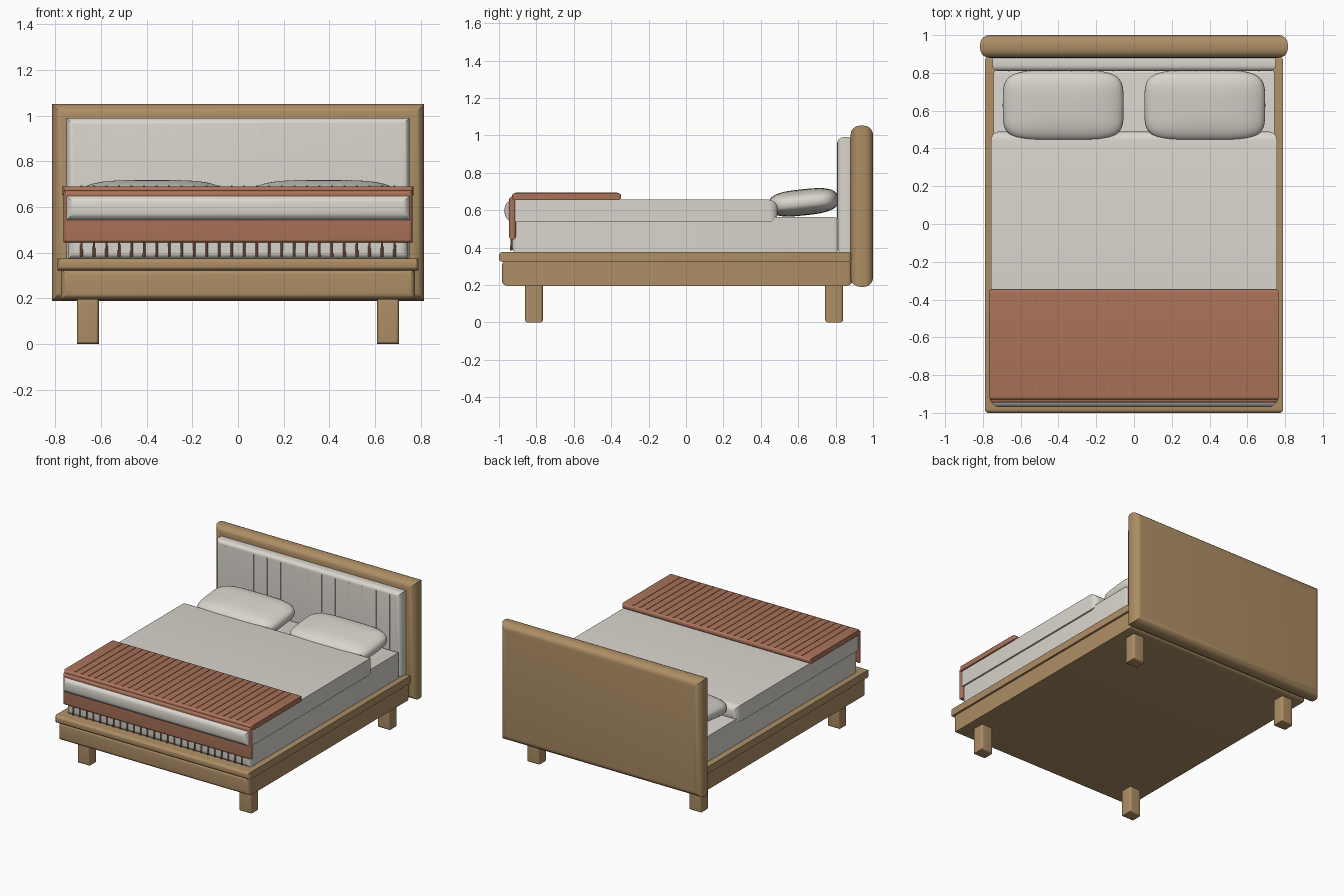
import bpy, bmesh, math
from mathutils import Matrix

if "Cube" in bpy.data.objects:
    bpy.data.objects.remove(bpy.data.objects["Cube"])


def material(name, rgb):
    m = bpy.data.materials.new(name)
    m.diffuse_color = (*rgb, 1)
    m.use_nodes = True
    m.node_tree.nodes["Principled BSDF"].inputs["Base Color"].default_value = m.diffuse_color
    return m


WOOD = material("oak", (0.42, 0.27, 0.13))
LINEN = material("linen", (0.70, 0.67, 0.61))
CLAY = material("terracotta", (0.40, 0.17, 0.10))


def finish(name, bm, mat):
    bmesh.ops.recalc_face_normals(bm, faces=bm.faces)
    me = bpy.data.meshes.new(name)
    bm.to_mesh(me)
    bm.free()
    me.materials.append(mat)
    ob = bpy.data.objects.new(name, me)
    bpy.context.collection.objects.link(ob)
    return ob


def add_box(bm, x, y, z):
    """Append a box given (min, max) ranges."""
    mid = [(a + b) / 2 for a, b in (x, y, z)]
    size = [b - a for a, b in (x, y, z)]
    bmesh.ops.create_cube(bm, size=1, matrix=Matrix.Translation(mid) @ Matrix.Diagonal((*size, 1)))


def box(name, x, y, z, r, mat):
    """Box with only its front and back outlines rounded."""
    bm = bmesh.new()
    add_box(bm, x, y, z)
    edges = [e for e in bm.edges if abs(e.verts[0].co.y - e.verts[1].co.y) < 1e-5]
    bmesh.ops.bevel(bm, geom=edges, offset=r, segments=5, profile=0.5, affect='EDGES')
    return finish(name, bm, mat)


def spow(v, e):
    return math.copysign(abs(v) ** e, v)


def pillow(name, cx):
    """Superellipsoid cushion, tipped up slightly at the back."""
    bm = bmesh.new()
    bmesh.ops.create_uvsphere(bm, u_segments=48, v_segments=24, radius=1)
    for v in bm.verts:
        lat = math.asin(max(-1, min(1, v.co.z)))
        lon = math.atan2(v.co.y, v.co.x)
        c = spow(math.cos(lat), 0.65)
        v.co = (0.32 * c * spow(math.cos(lon), 0.45),
                0.187 * c * spow(math.sin(lon), 0.45),
                0.07 * spow(math.sin(lat), 0.75))
    bm.transform(Matrix.Translation((cx, 0.628, 0.642)) @ Matrix.Rotation(math.radians(6), 4, 'X'))
    return finish(name, bm, LINEN)


# Wooden frame
box("base_frame", (-0.775, 0.775), (-0.985, 0.89), (0.195, 0.33), 0.03, WOOD)
box("platform_rail", (-0.79, 0.79), (-1.0, 0.885), (0.323, 0.376), 0.02, WOOD)
box("headboard", (-0.815, 0.815), (0.88, 1.0), (0.19, 1.052), 0.05, WOOD)
for side, sx in (("left", -1), ("right", 1)):
    for end, cy in (("front", -0.813), ("back", 0.792)):
        box(f"{end}_{side}_leg", (sx * 0.657 - 0.048, sx * 0.657 + 0.048),
            (cy - 0.048, cy + 0.048), (0, 0.21), 0.015, WOOD)

# Upholstered headboard panel with vertical seams
box("headboard_panel", (-0.75, 0.75), (0.81, 0.9), (0.37, 0.99), 0.03, LINEN)
bm = bmesh.new()
for i in range(-6, 7):
    x = i * 0.1105
    add_box(bm, (x - 0.003, x + 0.003), (0.807, 0.815), (0.42, 0.962))
finish("panel_seams", bm, LINEN)

# Bedding
box("mattress", (-0.745, 0.745), (-0.93, 0.822), (0.37, 0.563), 0.035, LINEN)
box("duvet", (-0.757, 0.757), (-0.97, 0.49), (0.537, 0.656), 0.048, LINEN)
pillow("left_pillow", -0.375)
pillow("right_pillow", 0.375)

# Throw blanket: top, front drop, ribs and fringe
box("throw_top", (-0.767, 0.767), (-0.93, -0.347), (0.654, 0.691), 0.016, CLAY)
box("throw_drop", (-0.763, 0.763), (-0.946, -0.91), (0.444, 0.672), 0.016, CLAY)
ribs, fringe = bmesh.new(), bmesh.new()
for i in range(26):
    x = -0.685 + i * 1.37 / 25
    add_box(ribs, (x - 0.004, x + 0.004), (-0.912, -0.365), (0.685, 0.694))
    bmesh.ops.create_cone(fringe, cap_ends=True, segments=8, radius1=0.006, radius2=0.005,
                          depth=0.075, matrix=Matrix.Translation((x, -0.934, 0.422)))
finish("throw_ribs", ribs, CLAY)
finish("throw_fringe", fringe, CLAY)

# Smooth shading with crisp edges
for ob in bpy.data.objects:
    ob.select_set(True)
    bpy.context.view_layer.objects.active = ob
bpy.ops.object.shade_smooth_by_angle(angle=math.radians(35))
